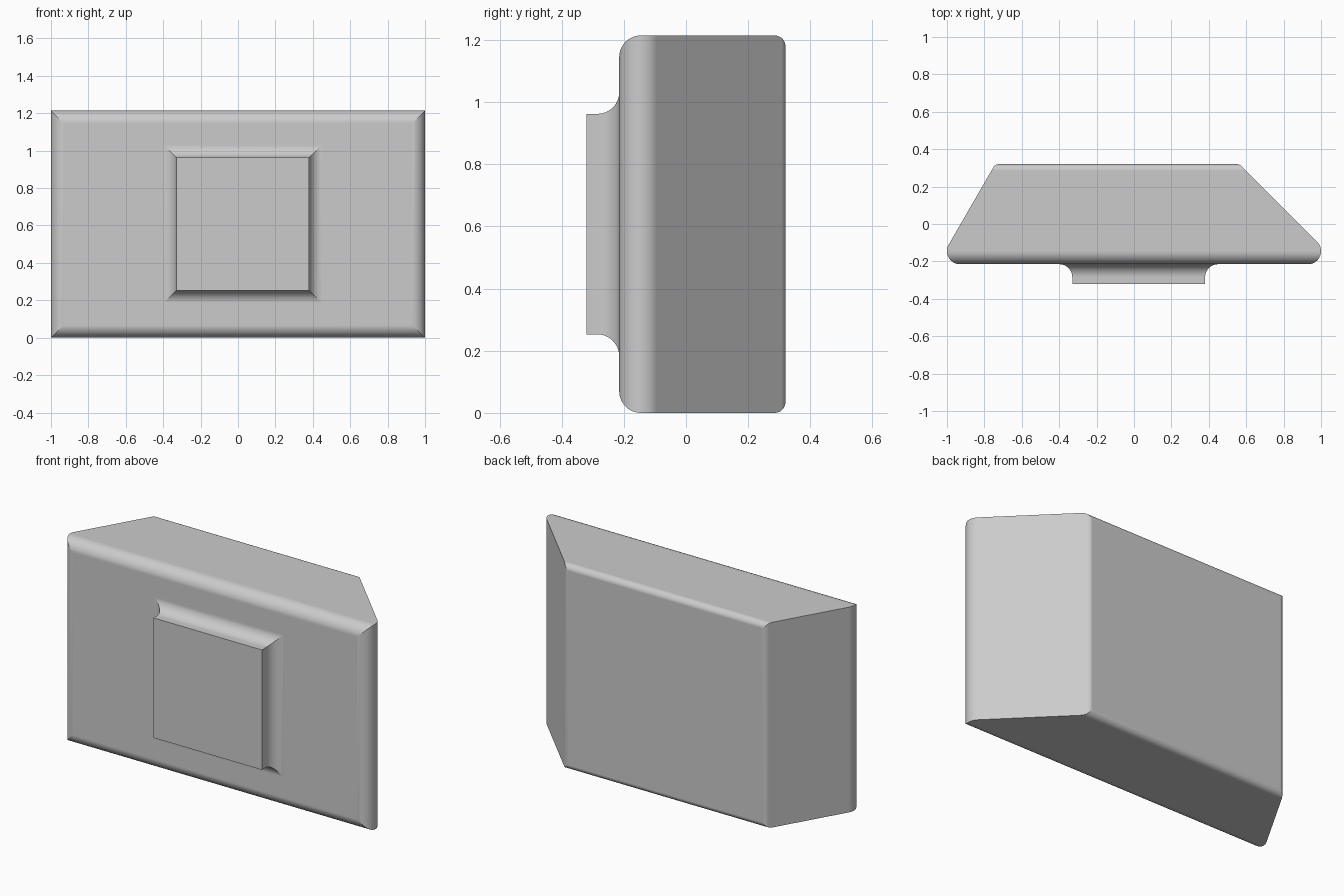
import bpy, bmesh
from math import sin, cos, tan, radians

if "Cube" in bpy.data.objects:
    bpy.data.objects.remove(bpy.data.objects["Cube"])

MID_Z = 0.6075          # mid height of the block
FRONT, BACK = -0.215, 0.32
R_FRONT, R_BACK, R_FILLET = 0.07, 0.035, 0.07
STEP = 7.5


def edge_at(y, t, at_back, centre, lean):
    """Half extent of a wall leaning inwards, rounded at front and back."""
    a = radians(lean)
    yc, yb = FRONT + R_FRONT, BACK - R_BACK

    def wall(v):
        return centre + R_FRONT * cos(a) - (v - yc - R_FRONT * sin(a)) * tan(a)

    if not at_back and t < a:
        return centre + R_FRONT * cos(t)
    if at_back and t > a:
        return wall(yb + R_BACK * sin(a)) - R_BACK * cos(a) + R_BACK * cos(t)
    return wall(y)


# Rectangular sections from front to back: (y, x left, x right, half height)
sections = []

# Raised square pad with a concave fillet running out onto the block
pad = [(-0.32, 0.0)]
for i in range(13):
    t = radians(STEP * i)
    pad.append((FRONT - R_FILLET * (1 - sin(t)), R_FILLET * (1 - cos(t))))
for y, grow in pad:
    h = 0.355 + grow
    sections.append((y, 0.025 - h, 0.025 + h, h))

# Block with two differently slanted ends
arcs = [(FRONT + R_FRONT, R_FRONT, -90 + STEP * i, False) for i in range(19)]
arcs += [(BACK - R_BACK, R_BACK, STEP * i, True) for i in range(13)]
for yc, r, deg, at_back in arcs:
    t = radians(deg)
    y = yc + r * sin(t)
    left = -edge_at(y, t, at_back, 0.93, 30)
    right = edge_at(y, t, at_back, 0.93, 45)
    half = edge_at(y, t, at_back, MID_Z - R_FRONT, 0)
    sections.append((y, left, right, half))

# Loft all sections into one closed solid
bm = bmesh.new()
rings = []
for y, x0, x1, h in sections:
    corners = ((x0, -h), (x1, -h), (x1, h), (x0, h))
    rings.append([bm.verts.new((x, y, MID_Z + z)) for x, z in corners])
for a, b in zip(rings, rings[1:]):
    for i in range(4):
        j = (i + 1) % 4
        bm.faces.new((a[i], a[j], b[j], b[i]))
bm.faces.new(rings[0])
bm.faces.new(rings[-1])
bmesh.ops.recalc_face_normals(bm, faces=bm.faces)

mesh = bpy.data.meshes.new("block_with_raised_pad")
bm.to_mesh(mesh)
bm.free()
block = bpy.data.objects.new("block_with_raised_pad", mesh)
bpy.context.collection.objects.link(block)

# Smooth roundings, crisp mitres, flat large faces
bpy.context.view_layer.objects.active = block
block.select_set(True)
bpy.ops.object.shade_smooth_by_angle(angle=radians(14))
weighted = block.modifiers.new("weighted_normals", 'WEIGHTED_NORMAL')
weighted.keep_sharp = True
